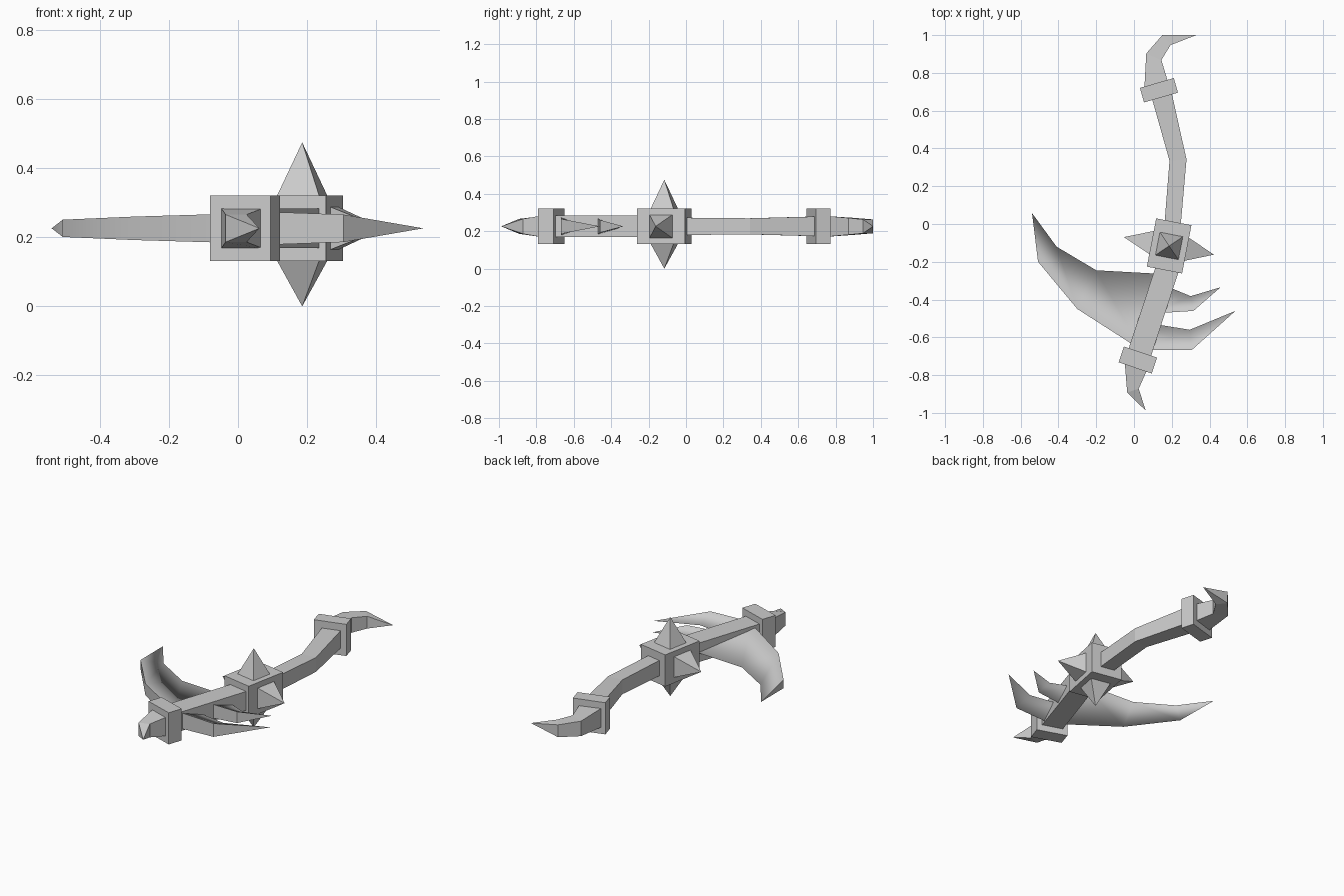
import bpy, bmesh, math
from mathutils import Vector, Matrix

cube = bpy.data.objects.get("Cube")
if cube:
    bpy.data.objects.remove(cube, do_unlink=True)

MID = 0.226  # height of the weapon's centre plane

steel = bpy.data.materials.new("grey metal")
steel.use_nodes = True
GREY = (0.6, 0.6, 0.6, 1)
steel.diffuse_color = GREY
steel.node_tree.nodes["Principled BSDF"].inputs["Base Color"].default_value = GREY


def finish(name, bm):
    bmesh.ops.recalc_face_normals(bm, faces=bm.faces)
    mesh = bpy.data.meshes.new(name)
    bm.to_mesh(mesh)
    bm.free()
    mesh.materials.append(steel)
    obj = bpy.data.objects.new(name, mesh)
    bpy.context.collection.objects.link(obj)
    return obj


def loft(name, sections, smooth=False):
    """Each section: left point, right point, half thickness at left and right."""
    bm = bmesh.new()
    rings = []
    for a, b, ha, hb in sections:
        corners = [(a, ha), (b, hb), (b, -hb), (a, -ha)]
        rings.append([bm.verts.new((p[0], p[1], MID + h)) for p, h in corners])
    for r, s in zip(rings, rings[1:]):
        for i in range(4):
            j = (i + 1) % 4
            bm.faces.new((r[i], r[j], s[j], s[i]))
    bm.faces.new(rings[0])
    bm.faces.new(rings[-1])
    bmesh.ops.remove_doubles(bm, verts=bm.verts, dist=0.0005)
    bmesh.ops.recalc_face_normals(bm, faces=bm.faces)
    if smooth:
        # the cutting edge on the centre plane stays soft, the spine stays crisp
        for f in bm.faces:
            f.smooth = True
        for e in bm.edges:
            on_cut = all(abs(v.co.z - MID) < 0.001 for v in e.verts)
            e.smooth = on_cut or e.calc_face_angle(0) < math.radians(35)
    return finish(name, bm)


def wedge(name, sections):
    """Blade with a thick spine and a sharp inner edge: spine, edge, half thickness."""
    return loft(name, [(a, b, h, 0) for a, b, h in sections], smooth=True)


def bar(name, sections):
    return loft(name, [(a, b, h, h) for a, b, h in sections])


def box(name, centre, angle, size):
    bm = bmesh.new()
    place = Matrix.Translation((*centre, MID)) @ Matrix.Rotation(angle, 4, 'Z')
    bmesh.ops.create_cube(bm, size=1, matrix=place @ Matrix.Diagonal((*size, 1)))
    return finish(name, bm)


# Grip and the hooked ends
bar("lower_shaft", [((-0.045, -0.71), (0.075, -0.745), 0.057),
                    ((0.14, -0.15), (0.26, -0.18), 0.057)])
bar("upper_shaft", [((0.155, -0.08), (0.24, -0.09), 0.047),
                    ((0.188, 0.335), (0.278, 0.342), 0.043),
                    ((0.085, 0.70), (0.195, 0.715), 0.053)])
bar("lower_hook", [((-0.05, -0.72), (0.077, -0.755), 0.06),
                   ((-0.036, -0.892), (0.025, -0.872), 0.04),
                   ((0.062, -0.988), (0.062, -0.988), 0)])
bar("upper_hook", [((0.055, 0.72), (0.185, 0.735), 0.057),
                   ((0.065, 0.903), (0.145, 0.868), 0.045),
                   ((0.15, 1.0), (0.193, 0.947), 0.037),
                   ((0.33, 1.0), (0.33, 1.0), 0)])

# Collars and centre block
box("lower_collar", (0.02, -0.72), math.radians(-18.5), (0.185, 0.088, 0.19))
box("upper_collar", (0.132, 0.708), math.radians(16), (0.187, 0.08, 0.19))
BLOCK, TURN = (0.186, -0.116), math.radians(-11)
box("centre_block", BLOCK, TURN, (0.19, 0.26, 0.19))

# Four spikes around the block
for name, tilt, reach in (("top_spike", 0, 0.249), ("bottom_spike", 180, 0.226),
                          ("left_spike", 90, 0.242), ("right_spike", -90, 0.244)):
    bm = bmesh.new()
    length = reach - 0.09
    bmesh.ops.create_cone(
        bm, cap_ends=True, segments=4, radius1=0.064 * math.sqrt(2), radius2=0, depth=length,
        matrix=Matrix.Translation((*BLOCK, MID)) @ Matrix.Rotation(TURN, 4, 'Z')
        @ Matrix.Rotation(math.radians(tilt), 4, 'Y')
        @ Matrix.Translation((0, 0, 0.09 + length / 2))
        @ Matrix.Rotation(math.radians(45), 4, 'Z'))
    # square the base to the block whatever the cone's starting angle
    finish(name, bm)

# Main blade and the two claws opposite
wedge("main_blade", [((0.04, -0.668), (0.16, -0.265), 0.044),
                     ((-0.3, -0.45), (-0.2, -0.245), 0.034),
                     ((-0.508, -0.2), (-0.41, -0.12), 0.025),
                     ((-0.54, 0.058), (-0.54, 0.058), 0)])
wedge("large_claw", [((0.05, -0.668), (0.08, -0.525), 0.049),
                     ((0.305, -0.668), (0.295, -0.56), 0.04),
                     ((0.537, -0.46), (0.537, -0.46), 0)])
wedge("small_claw", [((0.11, -0.473), (0.15, -0.32), 0.044),
                     ((0.315, -0.46), (0.3, -0.382), 0.034),
                     ((0.458, -0.335), (0.458, -0.335), 0)])
